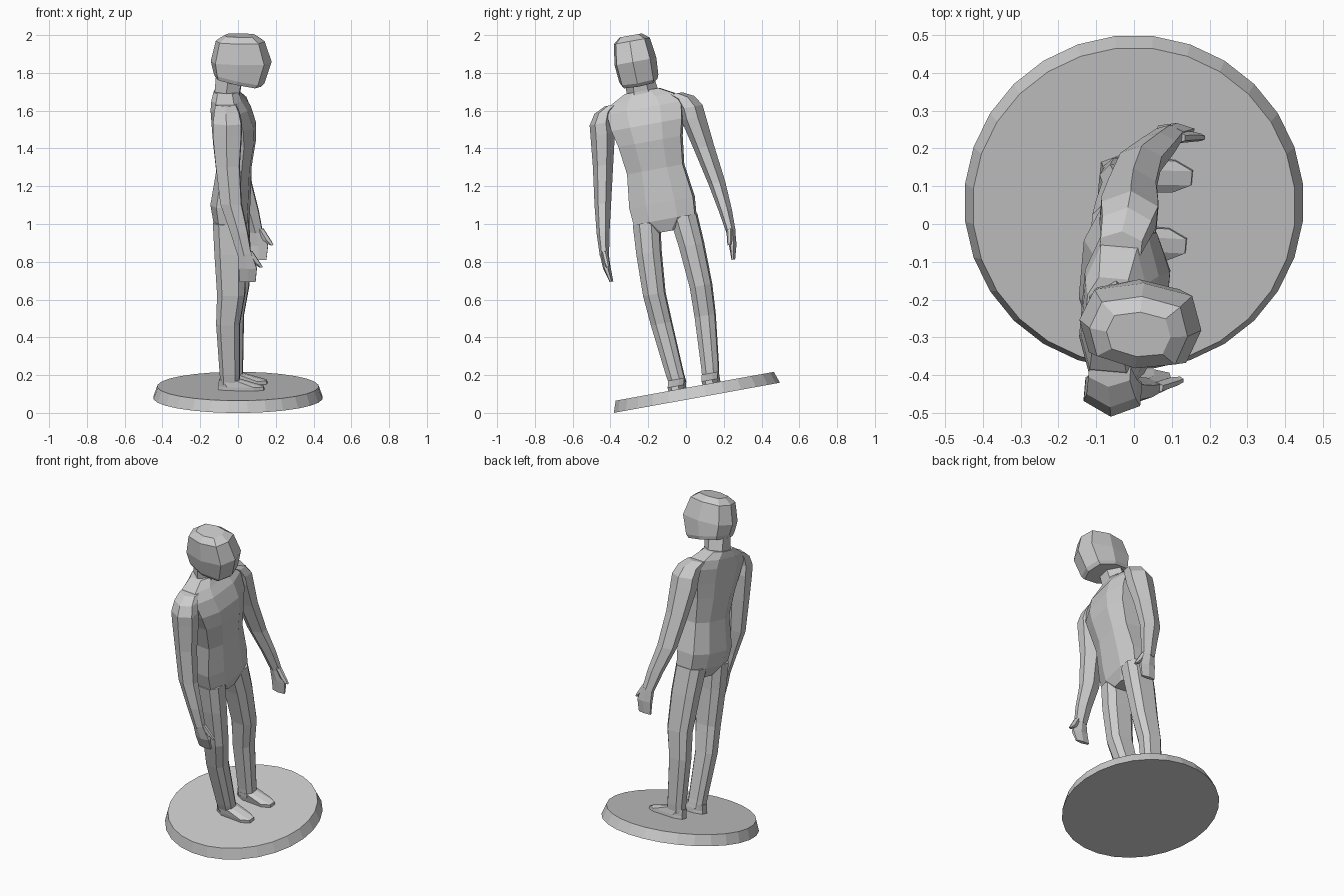
import bpy, bmesh, math
from mathutils import Matrix

# Whole figure leans sideways on its base and faces +x
LEAN = Matrix.Translation((0, 0.0575, 0.08)) @ Matrix.Rotation(math.radians(10.3), 4, 'X')
TURN = LEAN @ Matrix.Rotation(math.radians(-5), 4, 'Z')

# Unit cross-sections
HEX = [(1, .45), (0, 1), (-1, .45), (-1, -.45), (0, -1), (1, -.45)]
OCT = [(1, .45), (.6, 1), (-.6, 1), (-1, .45), (-1, -.45), (-.6, -1), (.6, -1), (1, -.45)]
GEM = [(1, 0), (.8, .8), (0, 1), (-.8, .75), (-1, 0), (-.8, -.75), (0, -1), (.8, -.8)]
CIRCLE = [(math.cos(math.tau * (i + .5) / 28), math.sin(math.tau * (i + .5) / 28)) for i in range(28)]


def loft(name, shape, rings, mirror=False, matrix=TURN):
    """Skin stacked rings; each ring is x, y, z, x radius, y radius, slope along x."""
    bm = bmesh.new()
    loops = []
    for x, y, z, rx, ry, *slope in rings:
        k = slope[0] if slope else 0
        loops.append([bm.verts.new((x + a * rx, y + b * ry, z + k * a * rx)) for a, b in shape])
    n = len(shape)
    for lo, hi in zip(loops, loops[1:]):
        for i in range(n):
            j = (i + 1) % n
            bm.faces.new((lo[i], lo[j], hi[j], hi[i]))
    bm.faces.new(loops[0][::-1])
    bm.faces.new(loops[-1])
    bmesh.ops.recalc_face_normals(bm, faces=bm.faces)
    mesh = bpy.data.meshes.new(name)
    bm.to_mesh(mesh)
    bm.free()
    ob = bpy.data.objects.new(name, mesh)
    bpy.context.collection.objects.link(ob)
    ob.matrix_world = matrix
    if mirror:
        ob.modifiers.new("mirror", 'MIRROR').use_axis = (False, True, False)
    return ob


# Round base with sloping rim
loft("base", CIRCLE, [(0, 0, 0, .45, .45), (0, 0, .062, .428, .428)], matrix=LEAN)

# Torso from crotch to collar
loft("torso", OCT, [
    (-.03, 0, .895, .06, .06), (-.035, 0, .96, .09, .165), (-.04, 0, 1.05, .1, .172),
    (-.022, 0, 1.23, .088, .15), (-.018, 0, 1.38, .108, .168), (-.022, 0, 1.47, .11, .19),
    (-.04, 0, 1.56, .098, .2), (-.055, 0, 1.61, .08, .165), (-.062, 0, 1.65, .065, .09)])

# Neck and head
loft("neck", HEX, [(-.06, 0, 1.60, .07, .09), (-.055, 0, 1.65, .066, .084),
                   (-.045, 0, 1.73, .07, .075)])
loft("head", GEM, [
    (0, 0, 1.70, .122, .098, -.2), (.005, 0, 1.72, .135, .106, -.2), (.017, 0, 1.81, .162, .113),
    (.012, 0, 1.92, .13, .097), (.012, 0, 1.95, .085, .06)])

# Arms, hands and thumbs
loft("arm", HEX, [
    (.065, .342, .83, .036, .025), (.035, .33, .95, .045, .035), (-.01, .308, 1.1, .055, .045),
    (-.03, .272, 1.3, .062, .055), (-.035, .245, 1.46, .075, .066), (-.035, .24, 1.52, .075, .065),
    (-.04, .215, 1.575, .065, .055), (-.05, .17, 1.605, .055, .04)], mirror=True)
loft("hand", HEX, [(.08, .329, .685, .042, .01), (.082, .34, .76, .048, .02),
                   (.065, .342, .84, .036, .024)], mirror=True)
loft("thumb", HEX, [(.15, .328, .765, .01, .01), (.125, .332, .79, .02, .014),
                    (.088, .338, .85, .018, .016)], mirror=True)

# Legs and feet
loft("leg", OCT, [
    (-.035, .088, .09, .05, .043), (-.035, .095, .14, .052, .045), (-.042, .118, .42, .062, .054),
    (-.025, .126, .58, .073, .057), (-.03, .115, .8, .083, .064), (-.037, .1, .96, .085, .07)],
    mirror=True)
loft("foot", OCT, [(.025, .092, .06, .122, .042), (.025, .092, .08, .12, .043),
                   (-.035, .09, .115, .057, .043)], mirror=True)
